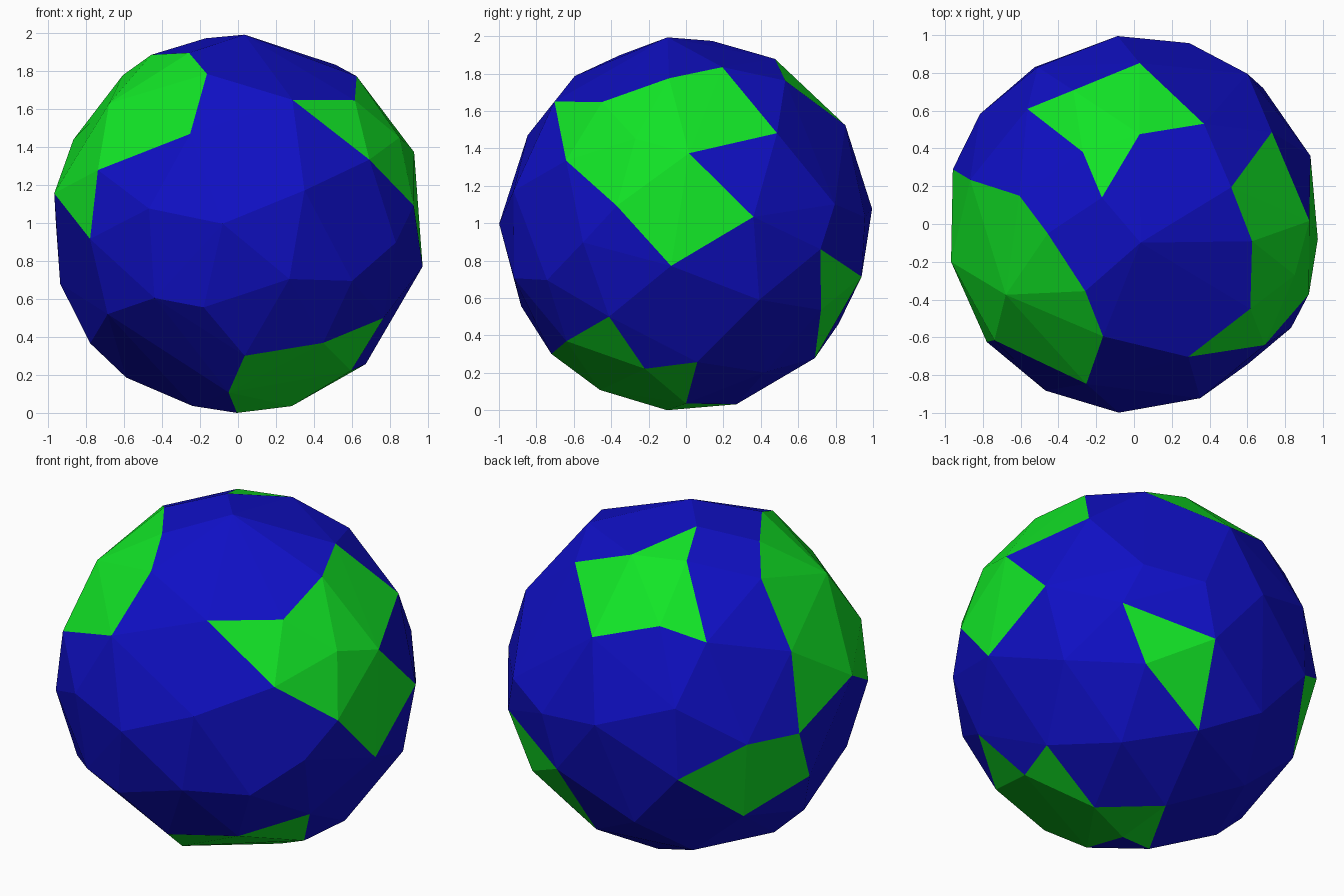
import bpy, bmesh, math
from mathutils import Vector

if "Cube" in bpy.data.objects:
    bpy.data.objects.remove(bpy.data.objects["Cube"])


def point(lon, lat):
    a, b = math.radians(lon), math.radians(lat)
    return Vector((math.cos(a) * math.cos(b), math.sin(a) * math.cos(b), math.sin(b)))


# outlines of the land patches as (longitude, latitude)
west = [(-126, 64), (-105.4, 52), (-106.6, 28.2), (-140.2, 16.4), (-141.3, -4.6),
        (-168.3, 9.2), (163.2, -0.3), (164.9, 26.3), (166.1, 51.4), (-173.7, 62.7)]
east = [(-67.8, 40.7), (-36.1, 40.5), (-8.3, 50.9), (20.7, 56.7), (33.7, 28.9),
        (1, 22.1), (21.1, 2.1), (-4.7, -13), (-21.8, 5.5), (-42.8, 19.7)]
south = [(-28.2, -29.7), (-54.9, -38.8), (-87.2, -44), (-96.2, -62.5), (-93, -84.2),
         (-147, -73.4), (90, -74.4), (0, -73.6), (5.1, -47.6), (-20.3, -50.7)]
north = [(132.8, 34), (114.4, 39.1), (88, 31.7), (55.1, 49.8), (86.4, 61.6),
         (140.5, 77.3), (125.4, 62.2)]
back = [(46.4, -7.8), (77.6, -16.4), (80.5, -45.8), (54.2, -27.4)]
back_left = [(122.3, -11.2), (144.4, 0), (163.2, -0.3), (170.3, -18.4), (146.1, -29.3)]
patches = [[point(*p) for p in o] for o in (west, east, south, north, back, back_left)]

# corners inside the patches and in the sea
loose = [(-151.1, 39.3), (-17.6, 27), (-71, 84), (-179, -39), (180, -54), (-101.6, -26.1),
         (-94.6, 0), (-69.2, 10.1), (-118, 4.6), (-118.5, -23), (-73.6, -16.9),
         (-51, -17.5), (-33.5, -5.7), (-141.2, -28.4), (95, 4.6), (73, 2), (53, 6)]
corners = [point(*p) for p in loose]
for outline in patches:
    for p in outline:
        if all((p - q).length > 0.01 for q in corners):
            corners.append(p)

# even filler corners in the remaining sea
COUNT = 500
for i in range(COUNT):
    lat = math.degrees(math.asin(1 - (2 * i + 1) / COUNT))
    p = point(i * 137.508, lat)
    if all((p - q).length > 0.39 for q in corners):
        corners.append(p)


def inside(p, outline):
    # point-in-polygon test on the plane touching the patch centre
    n = sum(outline, Vector()).normalized()
    u = n.orthogonal().normalized()
    v = n.cross(u)
    if p.dot(n) < 0.2:
        return False
    flat = lambda q: (q.dot(u) / q.dot(n), q.dot(v) / q.dot(n))
    x, y = flat(p)
    pts = [flat(q) for q in outline]
    hit = False
    for (x1, y1), (x2, y2) in zip(pts, pts[1:] + pts[:1]):
        if (y1 > y) != (y2 > y) and x < (x2 - x1) * (y - y1) / (y2 - y1) + x1:
            hit = not hit
    return hit


def material(name, colour):
    m = bpy.data.materials.new(name)
    m.diffuse_color = (*colour, 1)
    m.use_nodes = True
    m.node_tree.nodes["Principled BSDF"].inputs["Base Color"].default_value = m.diffuse_color
    return m


# faceted globe: hull of the corners, land coloured by outline
bm = bmesh.new()
for p in corners:
    bm.verts.new(p * 1.002)
bmesh.ops.convex_hull(bm, input=bm.verts[:])
bmesh.ops.recalc_face_normals(bm, faces=bm.faces[:])
for f in bm.faces:
    f.smooth = False
    c = f.calc_center_median()
    f.material_index = int(any(inside(c, o) for o in patches))
low = min(v.co.z for v in bm.verts)
bmesh.ops.translate(bm, verts=bm.verts[:], vec=(0, 0, -low))
mesh = bpy.data.meshes.new("globe")
bm.to_mesh(mesh)
bm.free()
mesh.materials.append(material("sea blue", (0.005, 0.005, 0.56)))
mesh.materials.append(material("land green", (0.006, 0.78, 0.02)))
globe = bpy.data.objects.new("globe", mesh)
bpy.context.collection.objects.link(globe)
